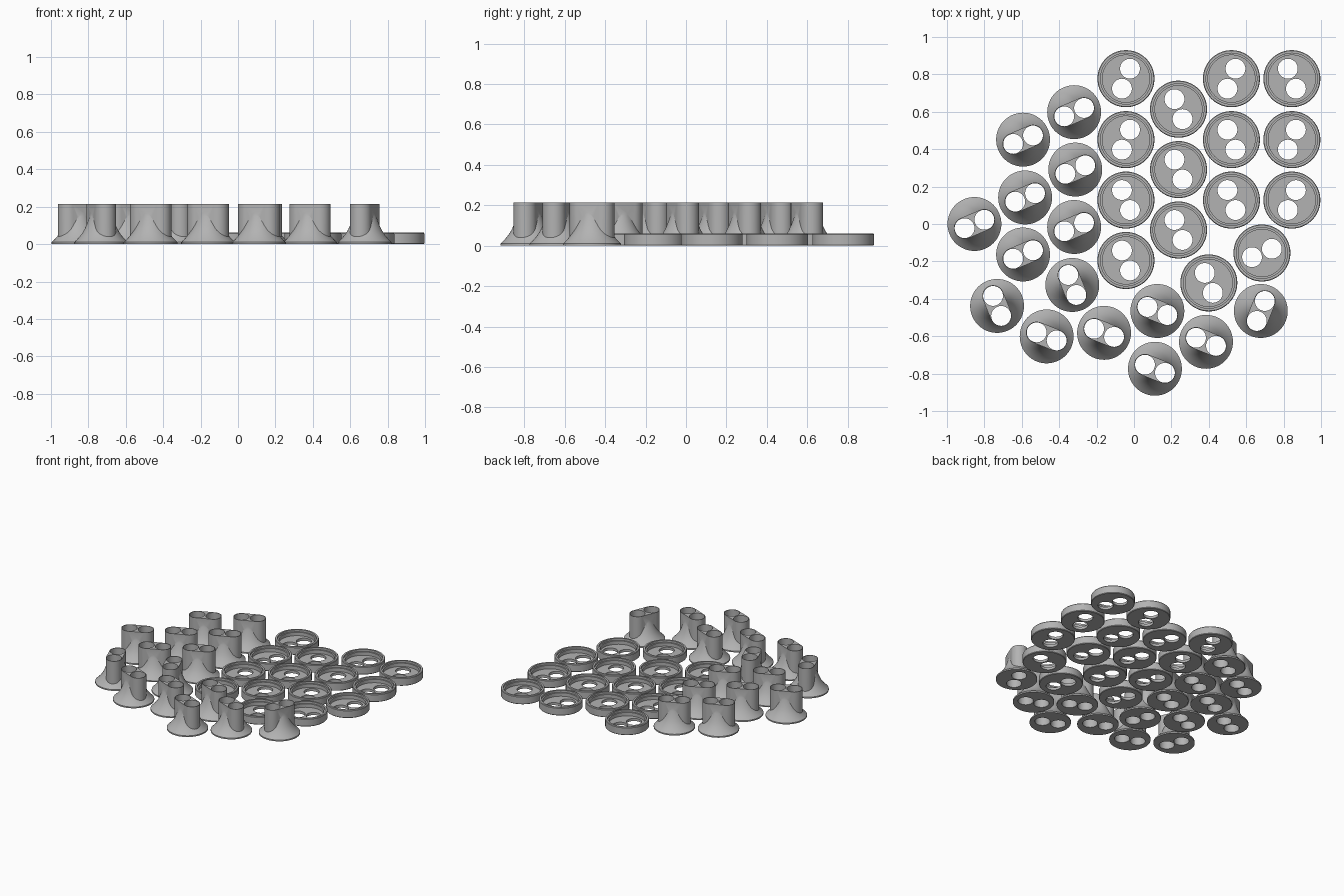
import bpy, bmesh, math
from mathutils import Matrix

if "Cube" in bpy.data.objects:
    bpy.data.objects.remove(bpy.data.objects["Cube"])

SEG = 64
HOLE_R, HOLE_OFF = 0.053, 0.0575   # twin holes: radius and offset from centre
SLEEVE_R, TOP = 0.0575, 0.214

grey = bpy.data.materials.new("plain grey")
grey.diffuse_color = (0.45, 0.45, 0.45, 1)
grey.use_nodes = True
grey.node_tree.nodes["Principled BSDF"].inputs["Base Color"].default_value = grey.diffuse_color


def link(name, bm):
    bmesh.ops.recalc_face_normals(bm, faces=bm.faces)
    me = bpy.data.meshes.new(name)
    bm.to_mesh(me)
    bm.free()
    me.materials.append(grey)
    ob = bpy.data.objects.new(name, me)
    bpy.context.collection.objects.link(ob)
    return ob


def revolve(name, profile):
    """Closed solid from an (r, z) profile; both ends are capped with a disc."""
    bm = bmesh.new()
    rings = [[bm.verts.new((r * math.cos(2 * math.pi * i / SEG),
                            r * math.sin(2 * math.pi * i / SEG), z)) for i in range(SEG)]
             for r, z in profile]
    for a, b in zip(rings, rings[1:]):
        for i in range(SEG):
            j = (i + 1) % SEG
            bm.faces.new((a[i], a[j], b[j], b[i]))
    bm.faces.new(rings[0])
    bm.faces.new(rings[-1])
    return link(name, bm)


def slot(name, r, off, z0, z1, n=24):
    """Upright prism with a rounded-slot outline."""
    bm = bmesh.new()
    pts = []
    for side in (1, -1):
        for i in range(n + 1):
            a = -math.pi / 2 + math.pi * i / n
            pts.append((side * (off + r * math.cos(a)), side * r * math.sin(a)))
    lo = [bm.verts.new((x, y, z0)) for x, y in pts]
    hi = [bm.verts.new((x, y, z1)) for x, y in pts]
    bm.faces.new(lo)
    bm.faces.new(hi)
    for i in range(len(pts)):
        j = (i + 1) % len(pts)
        bm.faces.new((lo[i], lo[j], hi[j], hi[i]))
    return link(name, bm)


def hole_cutter(sign):
    bm = bmesh.new()
    bmesh.ops.create_cone(bm, cap_ends=True, segments=48, radius1=HOLE_R, radius2=HOLE_R,
                          depth=1, matrix=Matrix.Translation((sign * HOLE_OFF, 0, 0)))
    return link("hole_cutter", bm)


def combine(base, steps):
    """Apply booleans, then return the finished mesh and drop the helpers."""
    for op, other in steps:
        m = base.modifiers.new("bool", 'BOOLEAN')
        m.operation, m.solver, m.object = op, 'EXACT', other
        other.hide_render = True
    dg = bpy.context.evaluated_depsgraph_get()
    mesh = bpy.data.meshes.new_from_object(base.evaluated_get(dg))
    mesh.name = base.name + "_mesh"
    for ob in [base] + [o for _, o in steps]:
        bpy.data.objects.remove(ob)
    return mesh


def holes():
    return [('DIFFERENCE', hole_cutter(s)) for s in (1, -1)]


# Shallow dish: stepped rim, thin floor, two holes
dish = combine(revolve("dish", [
    (0.149, 0), (0.1525, 0.004), (0.1525, 0.056), (0.149, 0.061), (0.136, 0.061),
    (0.136, 0.046), (0.126, 0.046), (0.126, 0.02)]), holes())

# Flared foot joined to an upright slot sleeve, two through holes
flare = [(0.144, 0), (0.144, 0.01), (0.128, 0.025), (0.114, 0.041), (0.101, 0.058),
         (0.089, 0.078), (0.079, 0.1), (0.070, 0.123), (0.062, 0.148), (0.056, 0.173),
         (0.052, 0.195)]
funnel = combine(revolve("funnel", flare),
                 [('UNION', slot("sleeve", SLEEVE_R, HOLE_OFF, 0.004, TOP))] + holes())

# Placement: x, y, direction of the hole pair in degrees
DISHES = [
    (-0.043, 0.777, 68), (-0.043, 0.451, 68), (-0.043, 0.128, 112), (-0.043, -0.195, 112),
    (0.238, 0.614, 112), (0.238, 0.291, 112), (0.238, -0.032, 112),
    (0.521, 0.777, 68), (0.521, 0.451, 112), (0.521, 0.128, 112),
    (0.844, 0.777, 112), (0.844, 0.451, 68), (0.844, 0.128, 68),
    (0.40, -0.315, 112), (0.684, -0.155, 23)]
FUNNELS = [
    (-0.32, 0.598, 23), (-0.593, 0.451, 23), (-0.314, 0.291, 23), (-0.582, 0.142, 23),
    (-0.853, 0, 23), (-0.32, -0.016, 23), (-0.593, -0.163, 23),
    (-0.732, -0.438, 112), (-0.33, -0.326, 112),
    (-0.467, -0.601, 158), (-0.16, -0.582, 158), (0.125, -0.465, 158),
    (0.385, -0.63, 158), (0.112, -0.774, 158), (0.678, -0.465, 68)]

for name, mesh, places in (("dish", dish, DISHES), ("funnel", funnel, FUNNELS)):
    for k, (x, y, deg) in enumerate(places):
        ob = bpy.data.objects.new(f"{name}_{k + 1}", mesh)
        ob.location = (x, y, 0)
        ob.rotation_euler.z = math.radians(deg)
        bpy.context.collection.objects.link(ob)
    bpy.ops.object.select_all(action='DESELECT')
    ob.select_set(True)
    bpy.context.view_layer.objects.active = ob
    bpy.ops.object.shade_smooth_by_angle(angle=math.radians(30))
